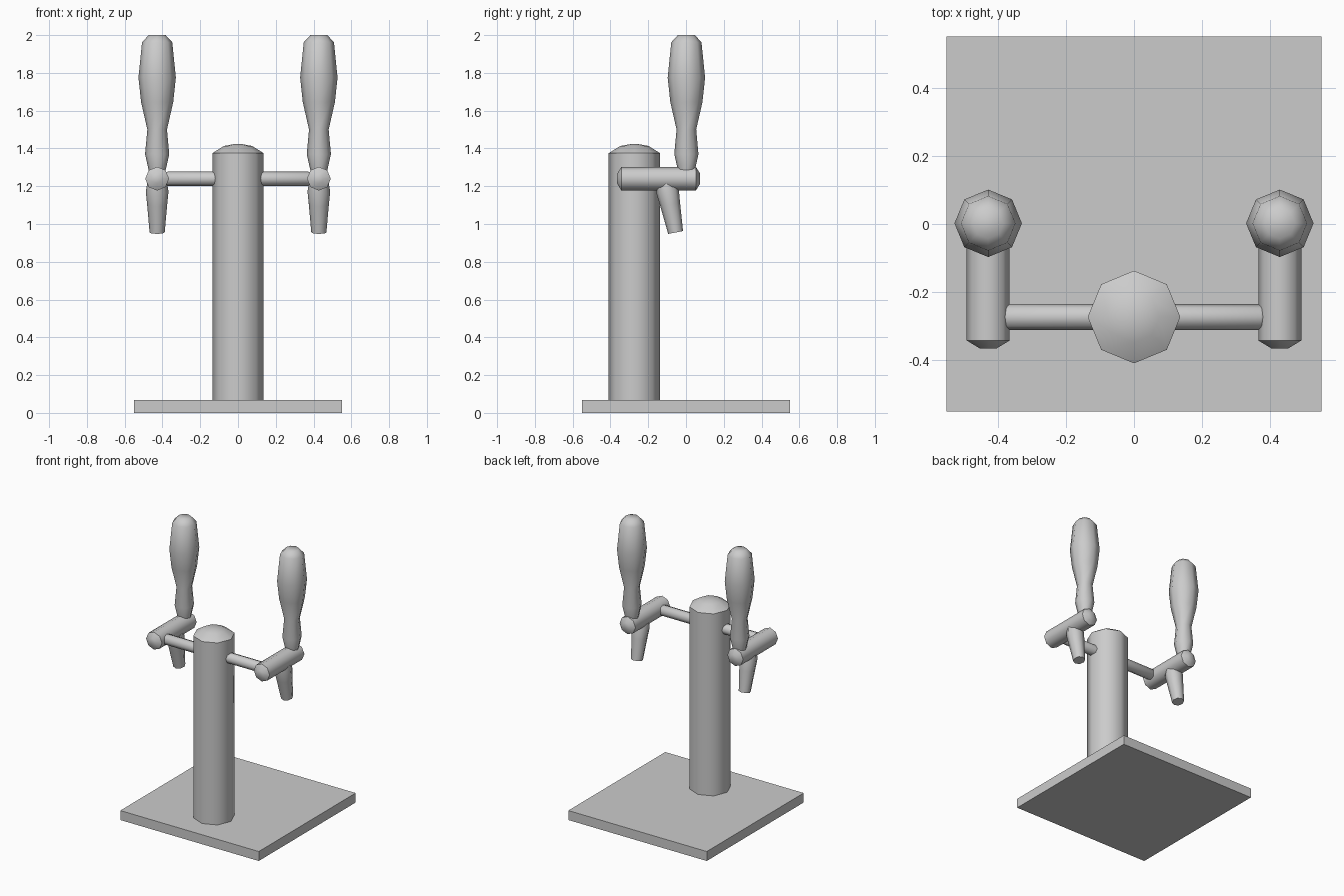
import bpy, bmesh, math
from mathutils import Vector

if "Cube" in bpy.data.objects:
    bpy.data.objects.remove(bpy.data.objects["Cube"])

SIDES = 8


def lathe(name, profile, origin, axis):
    """Eight-sided turned solid from (radius, distance along axis) points."""
    bm = bmesh.new()
    rings = []
    for r, h in profile:
        rings.append([bm.verts.new((r * math.cos(math.tau * i / SIDES),
                                    r * math.sin(math.tau * i / SIDES), h))
                      for i in range(SIDES)])
    for a, b in zip(rings, rings[1:]):
        for i in range(SIDES):
            j = (i + 1) % SIDES
            bm.faces.new((a[i], a[j], b[j], b[i]))
    bm.faces.new(rings[0][::-1])
    bm.faces.new(rings[-1])
    # turn local z to the wanted axis and move into place
    rot = Vector((0, 0, 1)).rotation_difference(Vector(axis)).to_matrix()
    for v in bm.verts:
        v.co = rot @ v.co + Vector(origin)
    bmesh.ops.recalc_face_normals(bm, faces=bm.faces)
    mesh = bpy.data.meshes.new(name)
    bm.to_mesh(mesh)
    bm.free()
    ob = bpy.data.objects.new(name, mesh)
    bpy.context.collection.objects.link(ob)
    bpy.ops.object.select_all(action='DESELECT')
    ob.select_set(True)
    bpy.context.view_layer.objects.active = ob
    bpy.ops.object.shade_smooth_by_angle(angle=math.radians(50))
    return ob


# base plate
bpy.ops.mesh.primitive_cube_add(size=1, location=(0, 0, 0.034))
base = bpy.context.object
base.name = "base_plate"
base.scale = (1.1, 1.1, 0.068)

# column with domed top
COL_Y, PIPE_Z = -0.273, 1.24
lathe("column", [(0.136, 0.05), (0.136, 1.375), (0.075, 1.413), (0.02, 1.423)],
      (0, COL_Y, 0), (0, 0, 1))

for s, side in ((-1, "left"), (1, "right")):
    x = s * 0.428
    # side pipe from the column to the tap
    lathe(f"{side}_pipe", [(0.038, 0.05), (0.038, 0.372), (0.03, 0.382)],
          (0, COL_Y, PIPE_Z), (s, 0, 0))
    # tap body with rounded ends
    lathe(f"{side}_tap_body",
          [(0.025, -0.365), (0.063, -0.342), (0.063, 0.052), (0.028, 0.074)],
          (x, 0, PIPE_Z), (0, 1, 0))
    # slanted, tapering spout
    lathe(f"{side}_spout",
          [(0.04, 0), (0.053, 0.15), (0.06, 0.22), (0.052, 0.27)],
          (x, -0.055, 0.955), (0, -0.19, 0.98))
    # turned handle
    lathe(f"{side}_handle",
          [(0.045, 1.285), (0.064, 1.37), (0.052, 1.5), (0.085, 1.645),
           (0.099, 1.775), (0.08, 1.962), (0.045, 2.0)],
          (x, 0.002, 0), (0, 0, 1))
